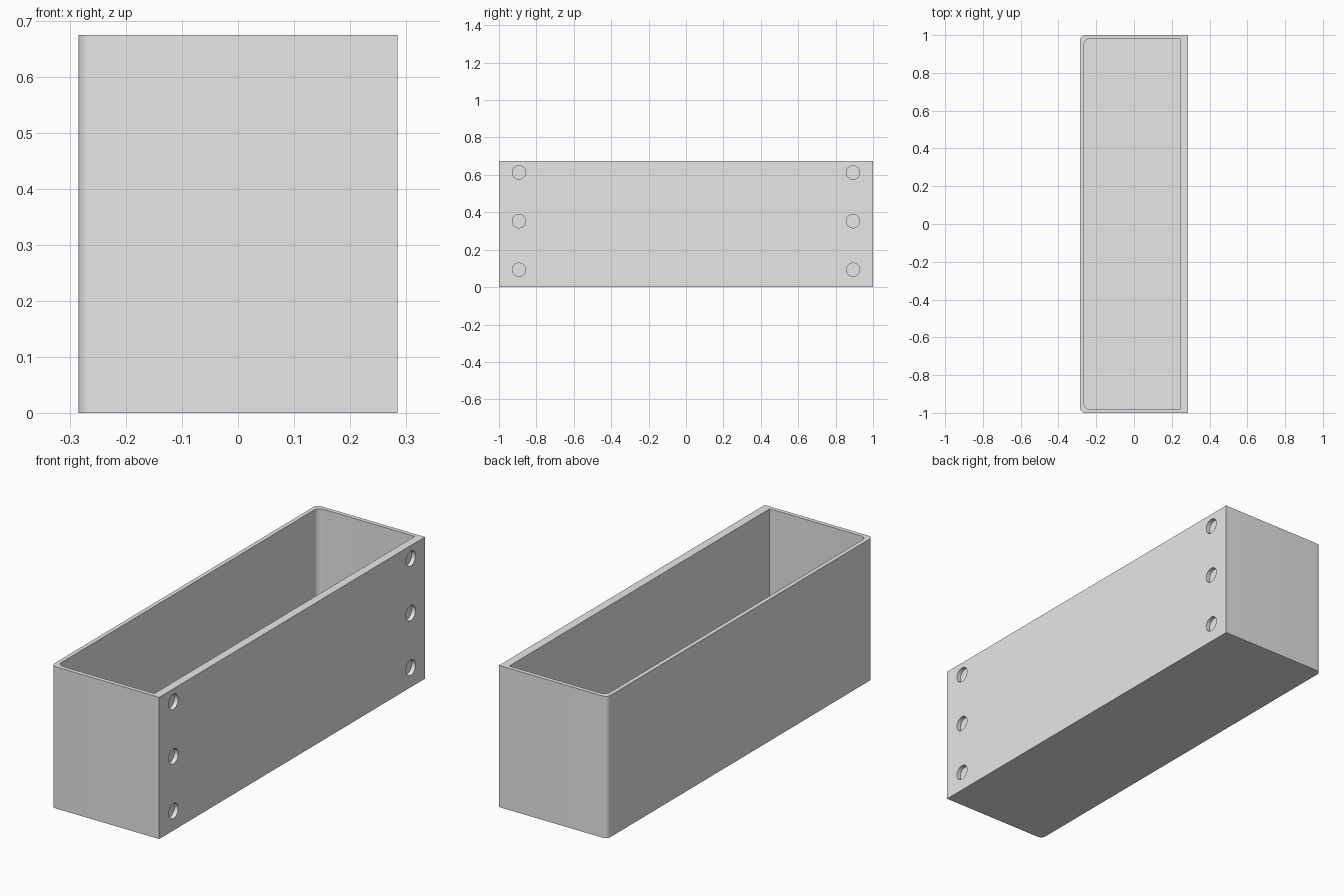
import bpy, bmesh, math
from mathutils import Matrix

cube = bpy.data.objects.get("Cube")
if cube:
    bpy.data.objects.remove(cube, do_unlink=True)

HEIGHT, FLOOR = 0.675, 0.02
HOLE_R, HOLE_DEPTH = 0.036, 0.02
X_OUT = 0.285

grey = bpy.data.materials.new("plain_grey")
grey.use_nodes = True
grey.diffuse_color = (0.8, 0.8, 0.8, 1)
grey.node_tree.nodes["Principled BSDF"].inputs["Base Color"].default_value = (0.8, 0.8, 0.8, 1)


def make_object(name, bm):
    bmesh.ops.recalc_face_normals(bm, faces=bm.faces)
    mesh = bpy.data.meshes.new(name)
    bm.to_mesh(mesh)
    bm.free()
    mesh.materials.append(grey)
    obj = bpy.data.objects.new(name, mesh)
    bpy.context.collection.objects.link(obj)
    return obj


def outline(x0, x1, y, r, steps=8):
    """Rectangle with both corners on the x0 side rounded."""
    pts = [(x1, -y), (x1, y)]
    for cy, start in ((y - r, 90), (r - y, 180)):
        for i in range(steps + 1):
            a = math.radians(start + 90 * i / steps)
            pts.append((x0 + r + r * math.cos(a), cy + r * math.sin(a)))
    return pts


def prism(name, pts, z0, z1):
    bm = bmesh.new()
    face = bm.faces.new([bm.verts.new((x, y, z0)) for x, y in pts])
    top = bmesh.ops.extrude_face_region(bm, geom=[face])["geom"]
    verts = [v for v in top if isinstance(v, bmesh.types.BMVert)]
    bmesh.ops.translate(bm, verts=verts, vec=(0, 0, z1 - z0))
    return make_object(name, bm)


# Open bin and its cavity
box = prism("open_bin", outline(-X_OUT, X_OUT, 1.0, 0.025), 0, HEIGHT)
cavity = prism("cavity_cutter", outline(-0.265, 0.245, 0.98, 0.03), FLOOR, HEIGHT + 0.1)

# Blind round holes along both ends of the thick wall
bm = bmesh.new()
for y in (-0.893, 0.893):
    for z in (0.093, 0.353, 0.613):
        place = Matrix.Translation((X_OUT, y, z)) @ Matrix.Rotation(math.pi / 2, 4, "Y")
        bmesh.ops.create_cone(bm, cap_ends=True, segments=32, radius1=HOLE_R,
                              radius2=HOLE_R, depth=2 * HOLE_DEPTH, matrix=place)
holes = make_object("hole_cutter", bm)

# Cut, then remove the cutters
bpy.context.view_layer.objects.active = box
box.select_set(True)
for cutter in (cavity, holes):
    mod = box.modifiers.new(cutter.name, "BOOLEAN")
    mod.operation, mod.solver, mod.object = "DIFFERENCE", "EXACT", cutter
    bpy.ops.object.modifier_apply(modifier=mod.name)
    bpy.data.objects.remove(cutter, do_unlink=True)

bpy.ops.object.shade_smooth_by_angle(angle=math.radians(30))
